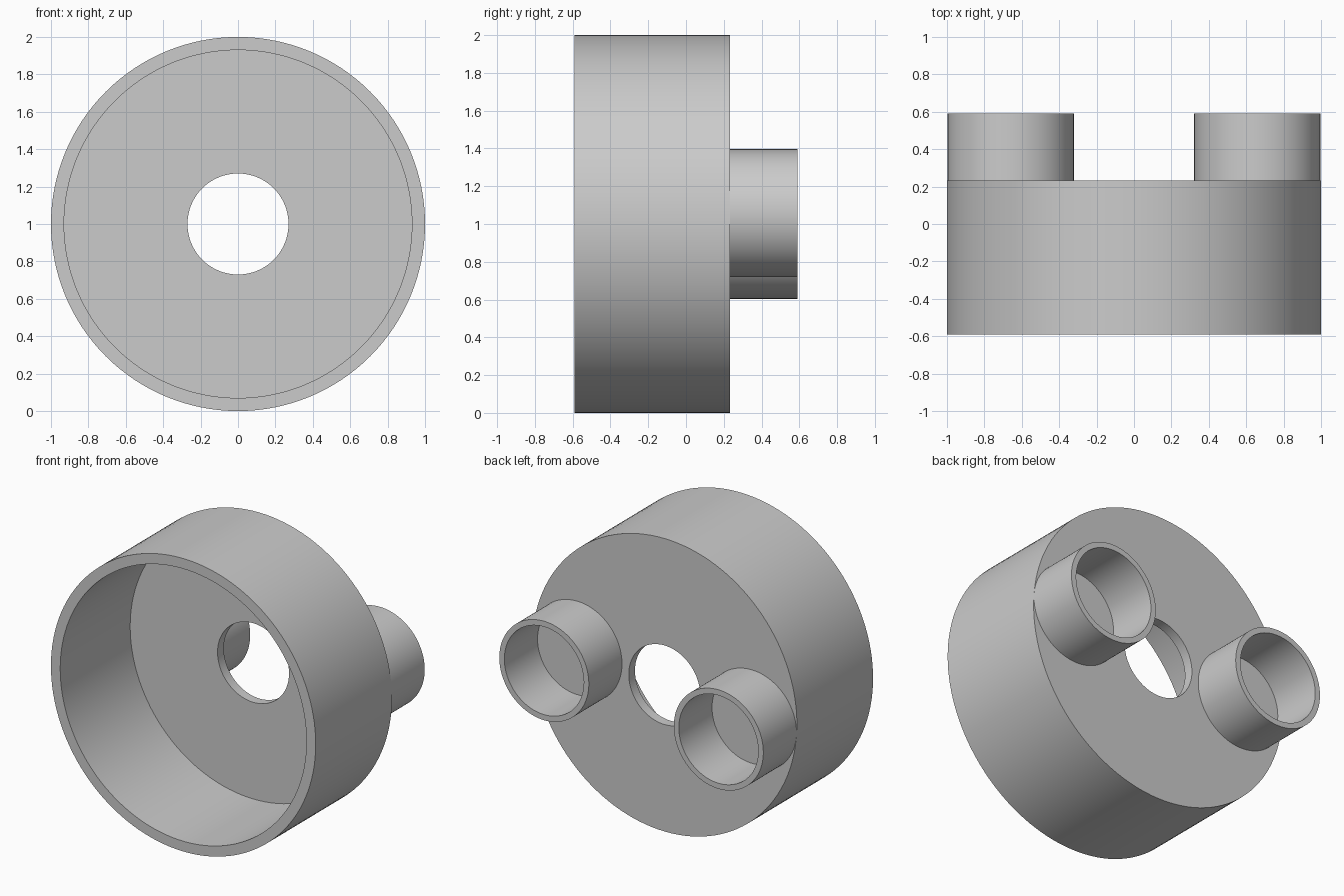
import bpy, bmesh, math

cube = bpy.data.objects.get("Cube")
if cube:
    bpy.data.objects.remove(cube, do_unlink=True)

# Single plain grey material
grey = bpy.data.materials.new("plain grey")
grey.use_nodes = True
COLOUR = (0.6, 0.6, 0.6, 1.0)
grey.diffuse_color = COLOUR
grey.node_tree.nodes["Principled BSDF"].inputs["Base Color"].default_value = COLOUR


def lathe(name, profile, centre, steps=128):
    """Revolve a closed (radius, y) profile around an axis parallel to y."""
    bm = bmesh.new()
    rings = []
    for i in range(steps):
        a = 2 * math.pi * i / steps
        rings.append([bm.verts.new((r * math.cos(a), y, r * math.sin(a)))
                      for r, y in profile])
    n = len(profile)
    for i in range(steps):
        a, b = rings[i], rings[(i + 1) % steps]
        for j in range(n):
            k = (j + 1) % n
            bm.faces.new((a[j], a[k], b[k], b[j]))
    bmesh.ops.recalc_face_normals(bm, faces=bm.faces)
    mesh = bpy.data.meshes.new(name)
    bm.to_mesh(mesh)
    bm.free()
    mesh.materials.append(grey)
    obj = bpy.data.objects.new(name, mesh)
    obj.location = (centre[0], 0, centre[1])
    bpy.context.collection.objects.link(obj)
    bpy.ops.object.select_all(action='DESELECT')
    obj.select_set(True)
    bpy.context.view_layer.objects.active = obj
    bpy.ops.object.shade_smooth_by_angle(angle=math.radians(30))
    return obj


FRONT, FLOOR, PLATE, BACK = -0.59, 0.165, 0.232, 0.59

# Round cup, open to the front, with a hole through its back plate
lathe("cup_body", [(1.0, FRONT), (1.0, PLATE), (0.27, PLATE),
                   (0.27, FLOOR), (0.93, FLOOR), (0.93, FRONT)], (0, 1.0))

# Two short tubes on the back plate, opposite each other and slightly tilted
for side, name in ((1, "left_tube"), (-1, "right_tube")):
    lathe(name, [(0.338, PLATE - 0.03), (0.338, BACK),
                 (0.30, BACK), (0.30, PLATE - 0.03)],
          (side * 0.659, 1.0 + side * 0.058))
